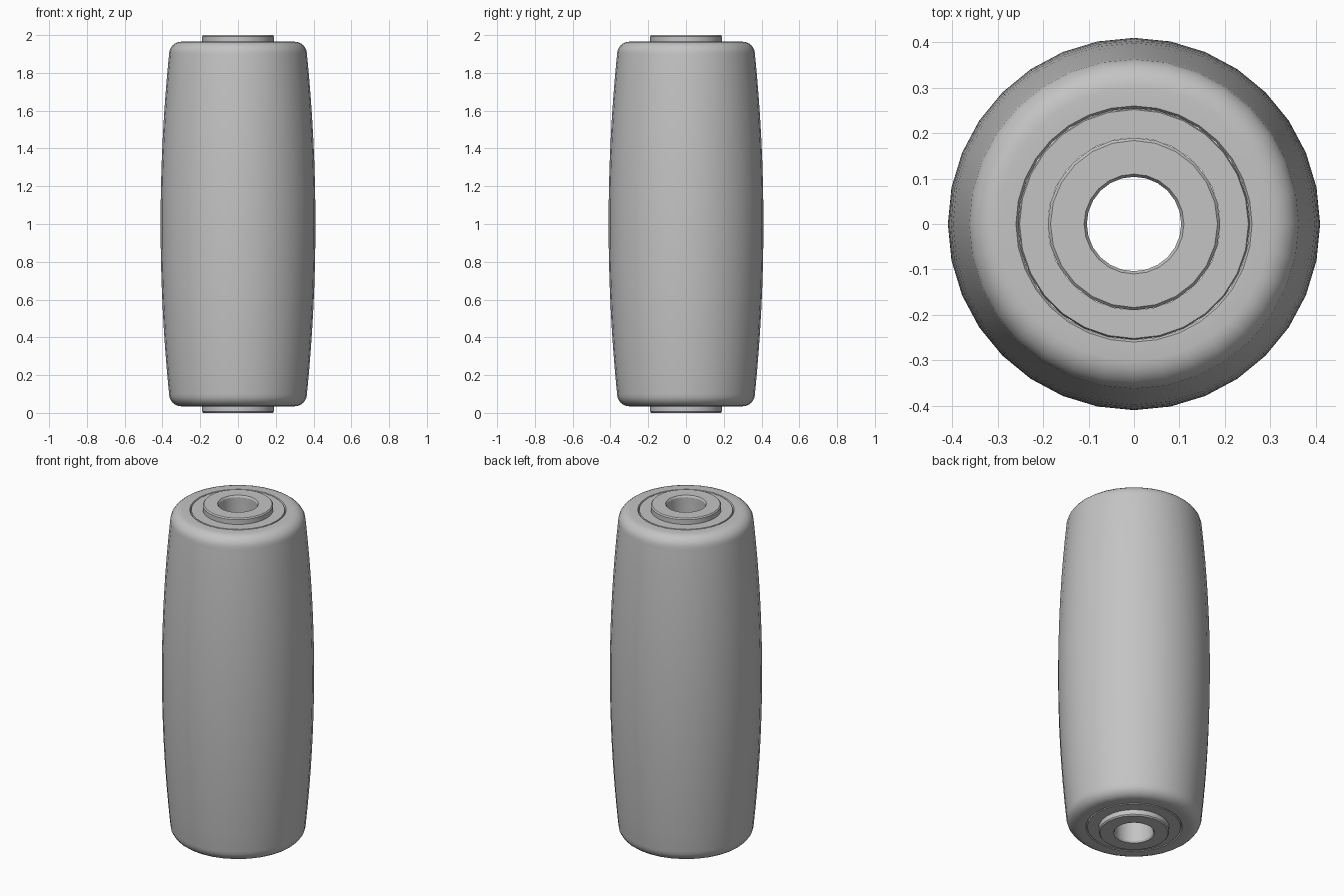
import bpy, bmesh, math

if "Cube" in bpy.data.objects:
    bpy.data.objects.remove(bpy.data.objects["Cube"])

grey = bpy.data.materials.new("plain grey")
grey.diffuse_color = (0.55, 0.55, 0.55, 1)
grey.use_nodes = True
grey.node_tree.nodes["Principled BSDF"].inputs["Base Color"].default_value = grey.diffuse_color


def lathe(name, half, segments):
    """Spin a closed (radius, height) ring; half is the upper part, mirrored about z = 1."""
    ring = half + [(r, 2 - z) for r, z in reversed(half) if z > 1.0001]
    bm = bmesh.new()
    rows = []
    for i in range(segments):
        a = 2 * math.pi * i / segments
        rows.append([bm.verts.new((r * math.cos(a), r * math.sin(a), z)) for r, z in ring])
    n = len(ring)
    for i in range(segments):
        p, q = rows[i], rows[(i + 1) % segments]
        for j in range(n):
            k = (j + 1) % n
            bm.faces.new((p[j], p[k], q[k], q[j]))
    bmesh.ops.recalc_face_normals(bm, faces=bm.faces[:])
    mesh = bpy.data.meshes.new(name)
    bm.to_mesh(mesh)
    bm.free()
    obj = bpy.data.objects.new(name, mesh)
    bpy.context.collection.objects.link(obj)
    mesh.materials.append(grey)
    bpy.ops.object.select_all(action='DESELECT')
    obj.select_set(True)
    bpy.context.view_layer.objects.active = obj
    bpy.ops.object.shade_smooth_by_angle(angle=math.radians(30))
    return obj


# Barrel-shaped outer roller: crowned side, rounded shoulder, flat end
crown = [(0.41 - 0.045 * (t / 8) ** 2, 1 + 0.9 * t / 8) for t in range(9)]
shoulder = [(0.30 + 0.065 * math.cos(a), 1.9 + 0.065 * math.sin(a))
            for a in (math.pi / 2 * i / 6 for i in range(1, 7))]
lathe("roller_body", crown + shoulder + [(0.26, 1.965), (0.255, 1.957)], 32)

# Core tube seated in the roller, with a fine chamfer forming the end groove
lathe("core_tube", [(0.255, 1.957), (0.252, 1.965), (0.19, 1.965)], 28)

# Protruding bushing with a through hole
lathe("bushing", [(0.19, 1.993), (0.184, 2.0), (0.11, 2.0), (0.104, 1.99)], 24)
